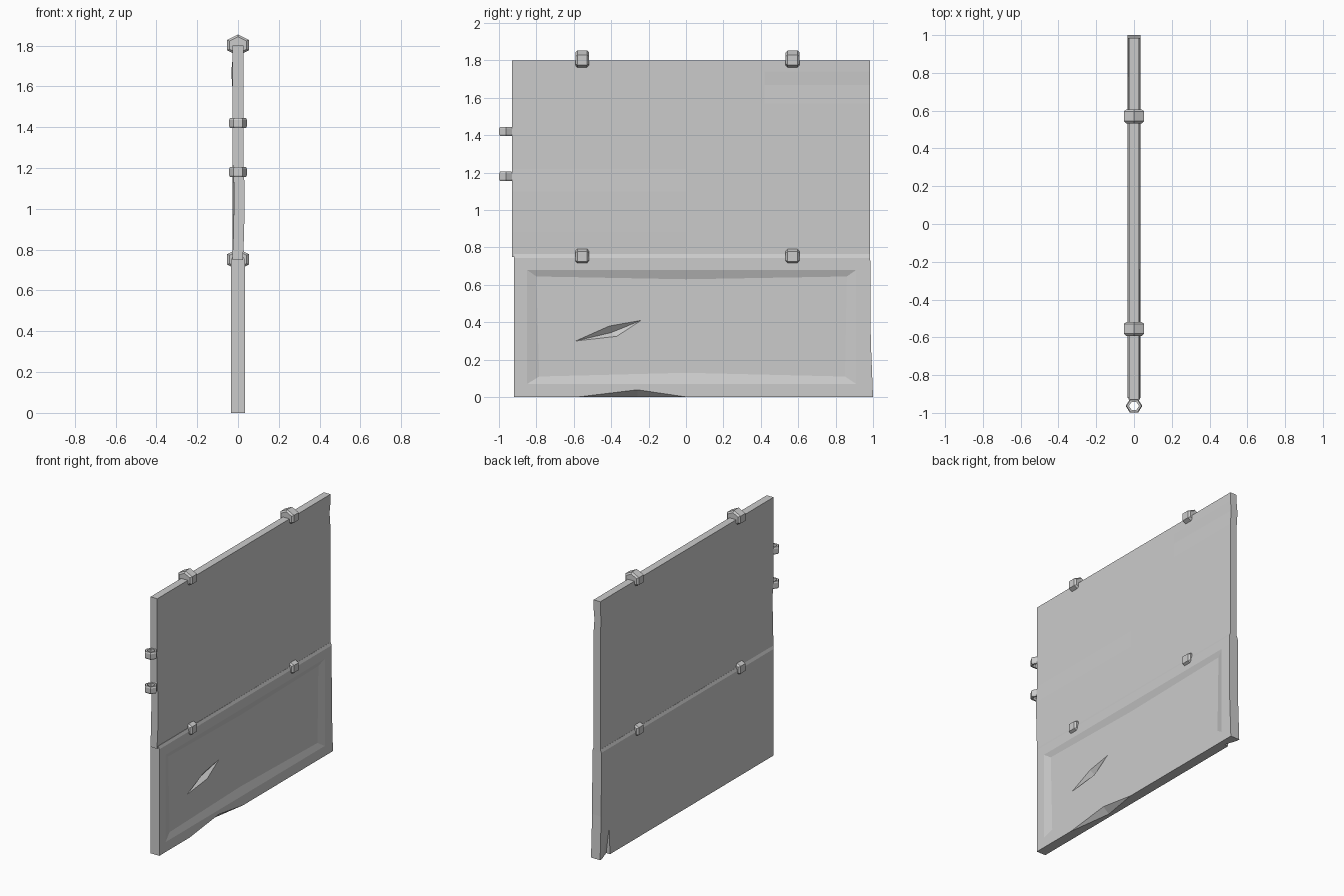
import bpy
import bmesh
from math import cos, sin, radians

cube = bpy.data.objects.get("Cube")
if cube:
    bpy.data.objects.remove(cube, do_unlink=True)

# Single painted metal colour
metal = bpy.data.materials.new("grey metal")
metal.use_nodes = True
metal.diffuse_color = (0.6, 0.6, 0.6, 1)
metal.node_tree.nodes["Principled BSDF"].inputs["Base Color"].default_value = (0.6, 0.6, 0.6, 1)


def add_object(name, bm):
    bmesh.ops.recalc_face_normals(bm, faces=bm.faces)
    mesh = bpy.data.meshes.new(name)
    bm.to_mesh(mesh)
    bm.free()
    mesh.materials.append(metal)
    obj = bpy.data.objects.new(name, mesh)
    bpy.context.collection.objects.link(obj)
    return obj


def loft(name, rings, closed=False):
    """Skin a row of point rings; cap the ends, or join last ring to first."""
    bm = bmesh.new()
    rows = [[bm.verts.new(p) for p in ring] for ring in rings]
    pairs = list(zip(rows, rows[1:]))
    if closed:
        pairs.append((rows[-1], rows[0]))
    else:
        bm.faces.new(rows[0])
        bm.faces.new(rows[-1])
    for a, b in pairs:
        for i in range(len(a)):
            j = (i + 1) % len(a)
            bm.faces.new((a[i], a[j], b[j], b[i]))
    return add_object(name, bm)


def hull(name, points):
    bm = bmesh.new()
    for p in points:
        bm.verts.new(p)
    bmesh.ops.convex_hull(bm, input=bm.verts)
    return add_object(name, bm)


def cut(target, cutter):
    mod = target.modifiers.new("cut", "BOOLEAN")
    mod.operation = "DIFFERENCE"
    mod.solver = "EXACT"
    mod.object = cutter
    bpy.context.view_layer.objects.active = target
    bpy.ops.object.modifier_apply(modifier=mod.name)
    bpy.data.objects.remove(cutter, do_unlink=True)


# Lower panel: thick slab with a sloped top lip and a slightly flared back edge
T = 0.035
lower = loft("lower_panel", [
    [(-t, -0.92, z), (t, -0.92, z), (t, back, z), (-t, back, z)]
    for z, t, back in ((0, T, 1.0), (0.3, T, 0.988), (0.745, T, 0.985), (0.765, 0.027, 0.985))])

# Sunken field with sloping walls
outer = [(-0.85, 0.07), (0, 0.07), (0.91, 0.07), (0.91, 0.68), (0, 0.68), (-0.85, 0.68)]
inner = [(-0.785, 0.11), (0, 0.13), (0.85, 0.11), (0.86, 0.645), (0, 0.63), (-0.8, 0.645)]
cut(lower, loft("field_cutter", [
    [(T + 0.02, y, z) for y, z in outer],
    [(T, y, z) for y, z in outer],
    [(T - 0.015, y, z) for y, z in inner]]))

# Battle damage: slash, chipped bottom edge, torn back corner
slash = [(-0.59, 0.30), (-0.41, 0.38), (-0.24, 0.41), (-0.37, 0.325)]
cut(lower, hull("slash_cutter",
                [(x, y, z) for x in (T - 0.015, T + 0.02) for y, z in slash] + [(-0.01, -0.40, 0.345)]))
cut(lower, hull("chip_cutter", [
    (T + 0.001, -0.6, -0.001), (T + 0.001, 0.02, -0.001), (T + 0.001, -0.26, 0.04),
    (-0.01, -0.26, -0.001), (T + 0.02, -0.26, -0.02)]))
cut(lower, hull("tear_cutter", [
    (-T - 0.001, 0.985, -0.001), (-T - 0.001, 0.89, -0.001), (-T - 0.001, 0.90, 0.2),
    (-0.005, 0.89, -0.001), (-T - 0.02, 0.93, -0.02)]))

# Upper panel: thin sheet, rows of (height, front edge bend, back edge bend)
S = 0.026
bends = [(0.75, -0.002, 0), (0.88, 0.004, 0), (1.1, 0.007, 0), (1.22, 0, 0),
         (1.57, 0, 0), (1.67, 0, -0.007), (1.74, 0, 0), (1.8, 0, 0)]
rings = []
for z, front, back in bends:
    edge = [(-0.93, front), (0, 0), (0.42, 0), (0.985, back)]
    rings.append([(S + d, y, z) for y, d in edge] + [(d - S, y, z) for y, d in reversed(edge)])
loft("upper_panel", rings)


# Clamps: chamfered hexagonal blocks on the top edge and on the joint
def hexagon(rx, rz, start):
    return [(rx * cos(radians(start + 60 * i)), rz * sin(radians(start + 60 * i))) for i in range(6)]


for row, height in (("top", 1.802), ("joint", 0.752)):
    for side, y in (("front", -0.555), ("back", 0.57)):
        loft(f"{row}_clamp_{side}", [
            [(x * s, y + dy, height + z * s) for x, z in hexagon(0.061, 0.052, 30)]
            for dy, s in ((-0.037, 0.78), (-0.026, 1), (0.026, 1), (0.037, 0.78))])

# Hinge rings: open hexagons along the front edge
for name, height in (("upper_hinge_ring", 1.42), ("lower_hinge_ring", 1.18)):
    loft(name, [
        [(x * s, -0.963 + y * s, height + dz) for x, y in hexagon(0.044, 0.041, 0)]
        for dz, s in ((-0.025, 0.88), (-0.016, 1), (0.016, 1), (0.025, 0.88),
                      (0.025, 0.6), (-0.025, 0.6))], closed=True)
